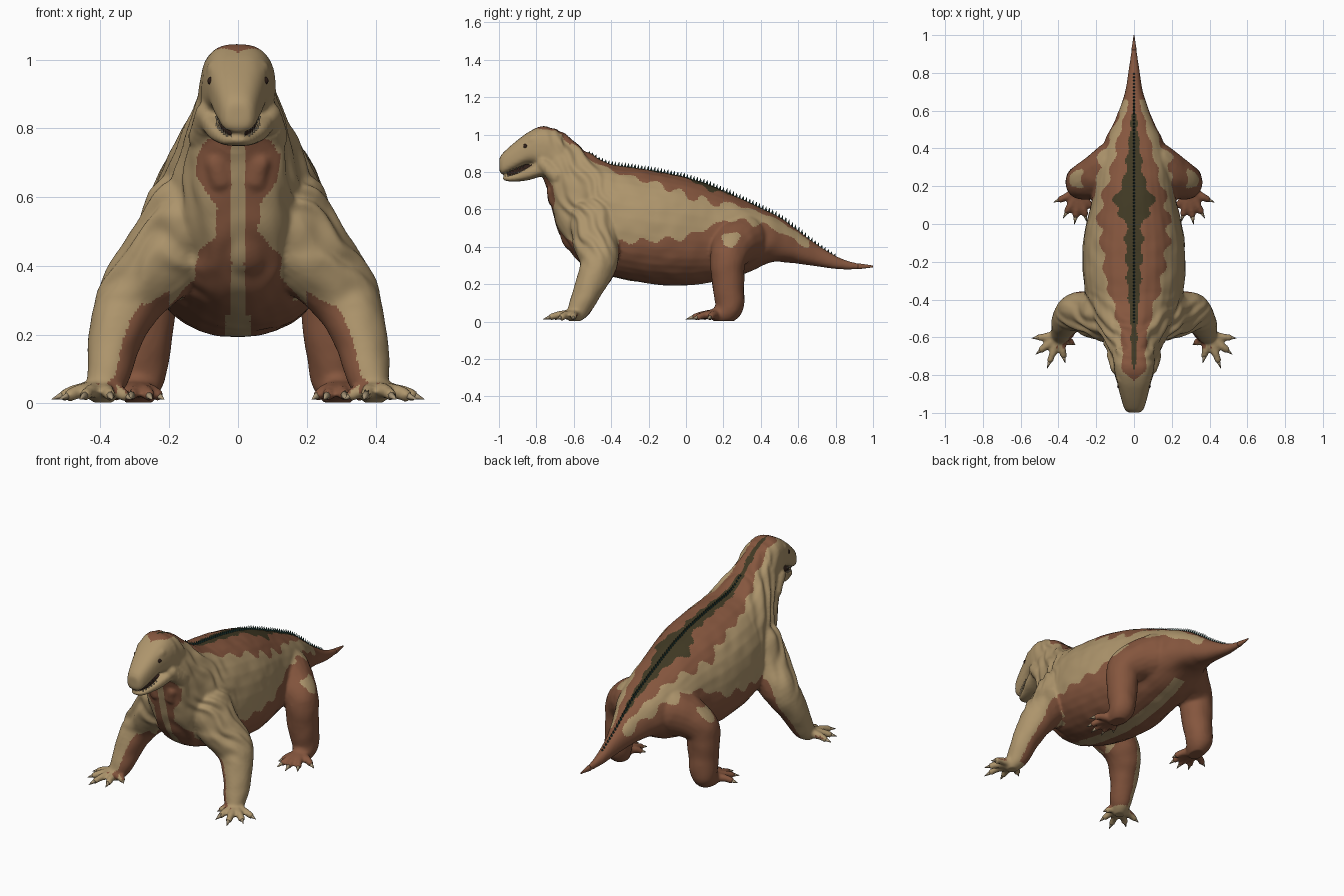
import bpy, bmesh, math
from mathutils import Vector, noise
from mathutils.bvhtree import BVHTree

old = bpy.data.objects.get("Cube")
if old:
    bpy.data.objects.remove(old, do_unlink=True)


def material(name, rgb):
    m = bpy.data.materials.new(name)
    m.use_nodes = True
    m.diffuse_color = (*rgb, 1)
    node = m.node_tree.nodes["Principled BSDF"]
    node.inputs["Base Color"].default_value = (*rgb, 1)
    node.inputs["Roughness"].default_value = 0.8
    return m


tan = material("tan skin", (0.42, 0.30, 0.15))
brown = material("brown skin", (0.235, 0.093, 0.048))
olive = material("dark olive skin", (0.05, 0.04, 0.017))
teal = material("dark teal spines", (0.018, 0.06, 0.052))
claw_mat = material("pale claw", (0.40, 0.31, 0.19))
dark = material("dark mouth and eye", (0.03, 0.014, 0.01))
ivory = material("ivory tooth", (0.45, 0.37, 0.25))


def finish(bm, name, *mats):
    me = bpy.data.meshes.new(name)
    bm.to_mesh(me)
    bm.free()
    for m in mats:
        me.materials.append(m)
    ob = bpy.data.objects.new(name, me)
    bpy.context.collection.objects.link(ob)
    return ob


def spline(rows, steps):
    """Catmull-Rom samples through rows of numbers."""
    rows = [Vector(r) for r in rows]
    out = []
    for i in range(len(rows) - 1):
        a, b, c, d = rows[max(i - 1, 0)], rows[i], rows[i + 1], rows[min(i + 2, len(rows) - 1)]
        for s in range(steps):
            t = s / steps
            out.append(0.5 * (2 * b + (c - a) * t + (2 * a - 5 * b + 4 * c - d) * t**2
                              + (3 * b - a - 3 * c + d) * t**3))
    return out + [rows[-1]]


def loft(bm, rows, widest=0.42, power=0.92, n=32, steps=6):
    """Closed skin through rows of (y, top, bottom, half width)."""
    rings = []
    for y, top, low, w in spline(rows, steps):
        mid = low + (top - low) * widest
        ring = []
        for k in range(n):
            a = 2 * math.pi * k / n
            c, s = math.cos(a), math.sin(a)
            px = math.copysign(abs(c) ** power, c) * w
            pz = math.copysign(abs(s) ** power, s) * ((top - mid) if s > 0 else (mid - low))
            ring.append(bm.verts.new((px, y, mid + pz)))
        rings.append(ring)
    for r, q in zip(rings, rings[1:]):
        for k in range(n):
            bm.faces.new((r[k], r[k - 1], q[k - 1], q[k]))
    bm.faces.new(rings[0])
    bm.faces.new(rings[-1][::-1])
    bmesh.ops.recalc_face_normals(bm, faces=bm.faces[:])


# Unit ball reused for every limb
unit = bmesh.new()
bmesh.ops.create_icosphere(unit, subdivisions=3, radius=1)
unit.verts.index_update()
ball_points = [v.co.copy() for v in unit.verts]
ball_faces = [[v.index for v in f.verts] for f in unit.faces]
unit.free()


def limb(bm, rows, side, steps=8):
    """Chain of balls along (x, y, z, radius), later fused into the skin."""
    for x, y, z, r in spline(rows, steps):
        centre = Vector((x * side, y, z))
        made = [bm.verts.new(p * r + centre) for p in ball_points]
        for f in ball_faces:
            bm.faces.new([made[i] for i in f])


def spike(bm, base, tip, radius, sides=8):
    base, tip = Vector(base), Vector(tip)
    d = tip - base
    made = bmesh.ops.create_cone(bm, cap_ends=True, segments=sides, radius1=radius,
                                 radius2=radius * 0.08, depth=d.length)["verts"]
    rot = Vector((0, 0, 1)).rotation_difference(d).to_matrix()
    for v in made:
        v.co = rot @ v.co + (base + tip) / 2


def table(points, t):
    if t <= points[0][0]:
        return points[0][1]
    for (a, va), (b, vb) in zip(points, points[1:]):
        if t <= b:
            return va + (vb - va) * (t - a) / (b - a)
    return points[-1][1]


# Torso with neck and tail
torso = [(-.77, 1.0, .78, .07), (-.73, 1.0, .67, .105), (-.70, 1.0, .53, .13), (-.66, 1.01, .43, .145),
         (-.6, .965, .345, .17), (-.52, .905, .285, .21), (-.41, .845, .245, .25),
         (-.25, .82, .21, .272), (-.05, .785, .193, .264), (.12, .735, .208, .225),
         (.3, .655, .25, .2), (.45, .585, .315, .15), (.55, .525, .315, .1),
         (.69, .42, .297, .05), (.82, .342, .28, .028), (.92, .312, .28, .014), (1, .30, .29, .002)]
skull = [(-.998, .87, .81, .03), (-.98, .9, .788, .05), (-.92, .955, .812, .07),
         (-.84, 1.015, .843, .09), (-.76, 1.045, .815, .107), (-.66, 1.015, .75, .115)]
jaw = [(-.978, .775, .758, .02), (-.95, .78, .75, .044), (-.9, .795, .75, .064),
       (-.84, .828, .757, .09), (-.76, .86, .775, .112), (-.68, .86, .75, .12)]
bm = bmesh.new()
loft(bm, torso)
loft(bm, skull, 0.4, 0.75)
loft(bm, jaw, 0.6, 0.65)

# Legs and toes
front_tips = [(.542, -.605), (.52, -.69), (.46, -.765), (.365, -.735), (.31, -.64)]
hind_tips = [(.425, .115), (.375, .03), (.315, -.002), (.25, .012), (.215, .075)]
claws = bmesh.new()
for side in (-1, 1):
    limb(bm, [(.13, -.48, .54, .145), (.2, -.48, .44, .125), (.305, -.465, .32, .102),
              (.36, -.52, .18, .077), (.378, -.565, .08, .062), (.395, -.595, .038, .046)], side)
    limb(bm, [(.1, .3, .44, .14), (.18, .26, .41, .12), (.262, .225, .34, .098),
              (.275, .225, .2, .086), (.285, .232, .08, .074), (.292, .185, .038, .05)], side)
    limb(bm, [(.055, -.86, .955, .022), (.062, -.82, .97, .03)], side, 3)
    limb(bm, [(.062, -.71, .7, .036), (.05, -.7, .65, .036)], side, 3)
    limb(bm, [(.085, -.76, .84, .04), (.1, -.69, .78, .045)], side, 4)
    for heel, tips in (((.395, -.59), front_tips), ((.292, .175), hind_tips)):
        for tx, ty in tips:
            hx, hy = heel
            at = lambda f: (hx + (tx - hx) * f, hy + (ty - hy) * f)
            limb(bm, [(*at(.1), .038, .03), (*at(.5), .036, .021), (*at(.74), .025, .018)], side, 5)
            a, b = at(.72), at(1)
            spike(claws, (a[0] * side, a[1], .027), (b[0] * side, b[1], .012), .0145)

# Fuse everything into one skin
body = finish(bm, "body_skin")
rem = body.modifiers.new("fuse", "REMESH")
rem.mode = "VOXEL"
rem.voxel_size = 0.0085
smo = body.modifiers.new("relax", "SMOOTH")
smo.factor, smo.iterations = 0.5, 4
skin = bpy.data.meshes.new_from_object(body.evaluated_get(bpy.context.evaluated_depsgraph_get()))
body.modifiers.clear()
body.data = skin
for m in (tan, brown, olive):
    skin.materials.append(m)

# Skin folds on neck and shoulders, light lumps elsewhere
bm = bmesh.new()
bm.from_mesh(skin)
bm.normal_update()
shift = []
for v in bm.verts:
    x, y, z = v.co
    fold = max(0, 1 - abs(y + .56) / .22) * min(1, max(0, (z - .28) / .12)) * (y > -.78)
    wave = math.sin(80 * (y + .55 * z) + 5 * noise.noise(v.co * 7))
    lump = noise.noise(v.co * 13) * (.004 if y > -.75 and y < .6 else .001)
    shift.append(v.normal * (fold * wave * .007 + lump))
for v, d in zip(bm.verts, shift):
    v.co += d
    v.co.z = max(v.co.z, .003)

# Colour pattern
back = [(-.83, 0), (-.78, .06), (-.6, .065), (-.45, .1), (-.3, .15), (0, .19), (.12, .17),
        (.28, .125), (.4, .095), (.5, .07), (.6, .04), (.68, .03)]
stripe = [(-.77, .008), (-.5, .02), (-.3, .035), (-.1, .045), (.02, .04), (.06, .1), (.16, .095),
          (.24, .05), (.5, .02), (.66, 0)]
flank = [(-.46, .2), (-.38, .42), (0, .45), (.1, .5), (.2, .54), (.32, .545), (.44, .51),
         (.55, .45), (.66, .4), (.69, .9)]
chest = [(.2, .23), (.3, .18), (.4, .12), (.5, .075), (.57, .07), (.65, .13), (.72, .13), (.78, .06)]


def pattern(c, n):
    x, y, z = abs(c.x), c.y, c.z
    inward = -n.x if c.x > 0 else n.x
    wobble = .014 * math.sin(48 * y) + .014 * noise.noise(c * 18)
    upper = n.z > 0 and z > table(flank, y)
    if upper and y > -.77 and x < table(stripe, y) * (1 + .2 * math.sin(60 * y)):
        return 2
    if upper and z > .4 and y > -.83 and x < table(back, y) + wobble * min(1, x * 6):
        return 1
    if y < -.36 and z < .44 and x > .2:
        return int(z > .03 and y > -.66 and inward + .35 * n.y > .05)
    if x > .2 and ((y - .24) / .05) ** 2 + ((z - .45 - wobble) / .04) ** 2 < 1:
        return 0
    if x < .035 and n.z < -.5 and -.45 < y < .4 and z < .35:
        return 0
    if -.79 < y < -.4 and z < .77 and (n.y < 0 or n.z < 0):
        return int(.018 < x < table(chest, z) + wobble)
    return int(z < table(flank, y) + wobble)


for f in bm.faces:
    f.smooth = True
    f.material_index = pattern(f.calc_center_median(), f.normal)
tree = BVHTree.FromBMesh(bm)
bm.to_mesh(skin)
bm.free()

# Tail tip, kept sharp
bm = bmesh.new()
loft(bm, torso[-2:], n=20)
tail = finish(bm, "tail_tip", brown)

# Row of spines down the back
bm = bmesh.new()
for i in range(76):
    y = -.52 + i * .0175
    hit = tree.ray_cast(Vector((0, y, 2)), Vector((0, 0, -1)))[0]
    if hit:
        h = .02 * min(1, (i + 4) / 12, (84 - i) / 20)
        spike(bm, (0, y, hit.z - .006), (0, y + .005, hit.z + h), .008, 6)
finish(bm, "back_spines", teal)
claw_ob = finish(claws, "claws", claw_mat)

# Mouth lining
bm = bmesh.new()
loft(bm, [(-.955, .805, .768, .02), (-.9, .825, .77, .045), (-.8, .86, .79, .07)], .5)
lining = finish(bm, "mouth_lining", dark)

# Teeth and eyes
teeth, eyes = bmesh.new(), bmesh.new()
for side in (-1, 1):
    for i in range(7):
        y = -.966 + i * .017
        x = side * (.02 + .042 * (i / 6) ** .7)
        z = .776 + i * .006
        spike(teeth, (x, y, z - .006), (x, y, z + .008), .0045, 6)
        spike(teeth, (x, y - .008, z + .024), (x, y - .008, z + .008), .0045, 6)
    spot = tree.find_nearest(Vector((.13 * side, -.875, .945)))[0]
    made = bmesh.ops.create_uvsphere(eyes, u_segments=16, v_segments=10, radius=.012)["verts"]
    bmesh.ops.translate(eyes, verts=made, vec=spot - Vector((.006 * side, 0, 0)))
finish(teeth, "teeth", ivory)
eye_ob = finish(eyes, "eyes", dark)

# Smooth shading
for ob in (tail, claw_ob, lining, eye_ob):
    for p in ob.data.polygons:
        p.use_smooth = True
